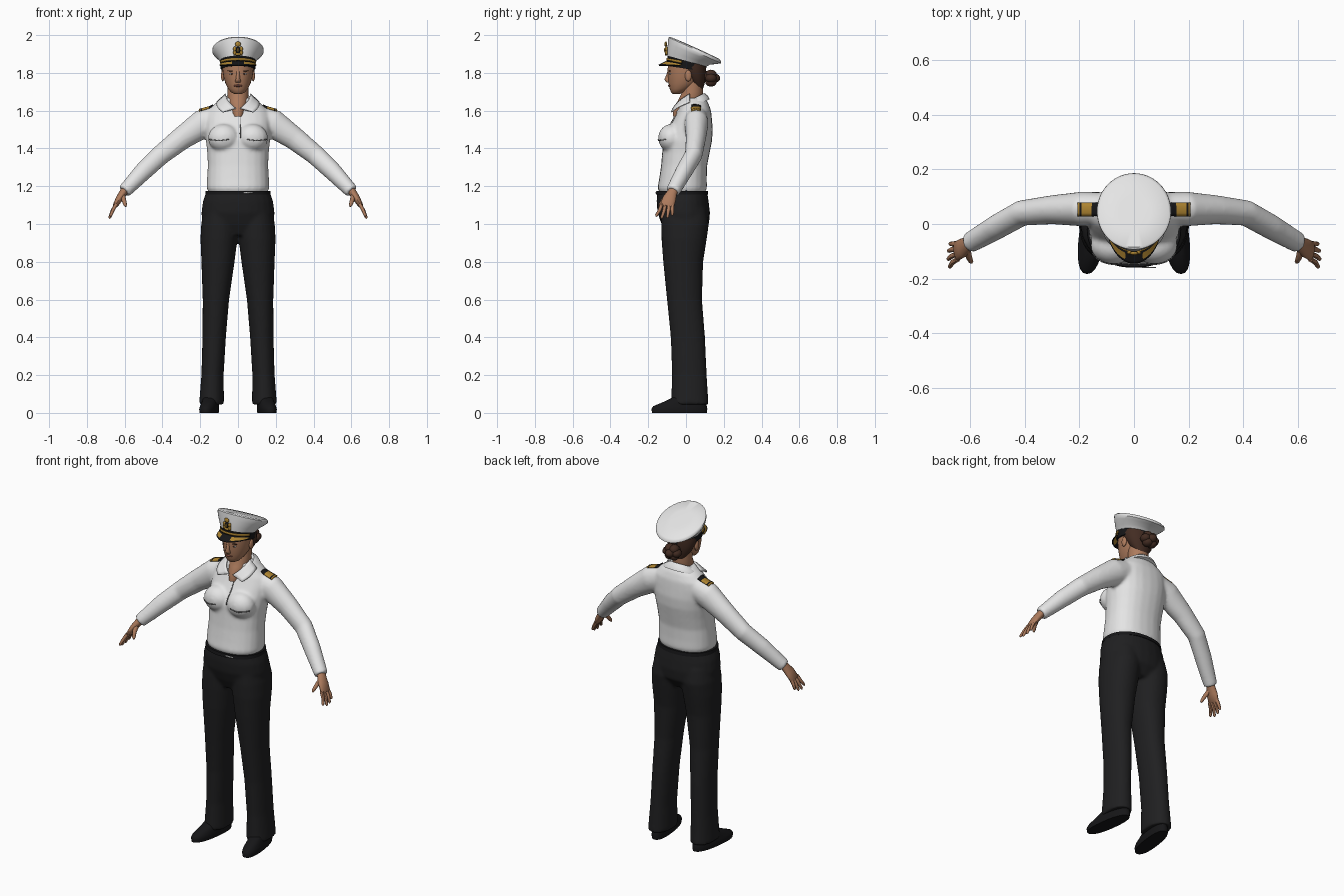
import bpy, bmesh, math
from mathutils import Vector, Matrix

if "Cube" in bpy.data.objects:
    bpy.data.objects.remove(bpy.data.objects["Cube"])


def material(name, *rgb):
    m = bpy.data.materials.new(name)
    m.use_nodes = True
    m.diffuse_color = (*rgb, 1)
    m.node_tree.nodes["Principled BSDF"].inputs["Base Color"].default_value = (*rgb, 1)
    return m


WHITE = material("white cotton", .78, .78, .78)
CLOTH = material("black cloth", .014, .014, .015)
LEATHER = material("black leather", .008, .008, .009)
SKIN = material("skin", .42, .2, .11)
LIPS = material("lips", .3, .1, .07)
HAIR = material("brown hair", .055, .025, .016)
GOLD = material("gold braid", .42, .23, .03)
SEAM = material("grey seam", .2, .2, .2)
SILVER = material("silver", .6, .6, .6)
made = []


def power(c, e):
    return math.copysign(abs(c) ** e, c)


def loft(bm, rings, n=24, e=1.0, flat=True, side=1):
    """Closed skin over elliptic rings (x, y, z, half width, half depth, slope)."""
    pts = [Vector((r[0] * side, r[1], r[2])) for r in rings]
    rows = []
    for i, r in enumerate(rings):
        t = Vector((0, 0, 1))
        if not flat:
            t = (pts[min(i + 1, len(pts) - 1)] - pts[max(i - 1, 0)]).normalized()
        u = (Vector((0, 1, 0)) - t * t.y).normalized()
        v = u.cross(t)
        row = []
        for k in range(n):
            a = math.tau * k / n
            p = pts[i] + v * r[3] * power(math.cos(a), e) + u * r[4] * power(math.sin(a), e)
            if len(r) > 5:
                p.z -= r[5] * p.y
            row.append(bm.verts.new(p))
        rows.append(row)
    for lo, hi in zip(rows, rows[1:]):
        for k in range(n):
            bm.faces.new((lo[k], lo[(k + 1) % n], hi[(k + 1) % n], hi[k]))
    bm.faces.new(rows[0][::-1])
    bm.faces.new(rows[-1])


def ball(bm, loc, size):
    bmesh.ops.create_uvsphere(bm, u_segments=16, v_segments=10, radius=1,
                              matrix=Matrix.LocRotScale(Vector(loc), None, Vector(size)))


def finish(name, bm, *mats, voxel=0):
    bmesh.ops.recalc_face_normals(bm, faces=bm.faces)
    me = bpy.data.meshes.new(name)
    bm.to_mesh(me)
    bm.free()
    ob = bpy.data.objects.new(name, me)
    bpy.context.collection.objects.link(ob)
    for m in mats:
        me.materials.append(m)
    if voxel:
        mod = ob.modifiers.new("blend", 'REMESH')
        mod.mode, mod.voxel_size, mod.use_smooth_shade = 'VOXEL', voxel, True
        mod = ob.modifiers.new("soften", 'SMOOTH')
        mod.factor, mod.iterations = .5, 6
    made.append(ob)
    return ob


def solid(name, mat, rings, **kw):
    bm = bmesh.new()
    loft(bm, rings, **kw)
    return finish(name, bm, mat)


def balls(name, mat, items):
    bm = bmesh.new()
    for loc, size in items:
        ball(bm, loc, size)
    return finish(name, bm, mat)


def sheet(name, mats, f, nu, nv, rule=lambda i, j: 0, thick=.004, wrap=None, axis='y'):
    """Thin plate from f(u, v), optionally projected onto another part."""
    bm = bmesh.new()
    g = [[bm.verts.new(f(i / nu, j / nv)) for j in range(nv + 1)] for i in range(nu + 1)]
    for i in range(nu):
        for j in range(nv):
            bm.faces.new((g[i][j], g[i + 1][j], g[i + 1][j + 1], g[i][j + 1])).material_index = rule(i, j)
    ob = finish(name, bm, *mats)
    if wrap:
        m = ob.modifiers.new("wrap", 'SHRINKWRAP')
        m.target, m.wrap_method, m.wrap_mode, m.offset = wrap, 'PROJECT', 'ABOVE_SURFACE', .003
        setattr(m, "use_project_" + axis, True)
        m.use_positive_direction, m.use_negative_direction = axis == 'y', axis == 'z'
    m = ob.modifiers.new("thickness", 'SOLIDIFY')
    m.thickness, m.offset = thick, 0
    return ob


SIDES = (("left", 1), ("right", -1))

# Shirt: torso, bust and sleeves blended into one skin
bm = bmesh.new()
loft(bm, [(0, -.02, 1.16, .152, .118), (0, -.02, 1.19, .166, .131), (0, -.016, 1.24, .164, .126),
          (0, -.01, 1.31, .16, .122), (0, 0, 1.38, .163, .126), (0, .008, 1.44, .17, .13),
          (0, .022, 1.5, .173, .12), (0, .037, 1.56, .172, .1), (0, .045, 1.6, .16, .088),
          (0, .045, 1.638, .122, .074), (0, .04, 1.668, .08, .06)], e=.88)
for _, s in SIDES:
    ball(bm, (.075 * s, -.078, 1.455), (.085, .07, .075))
    loft(bm, [(.1, .055, 1.56, .07, .06), (.185, .055, 1.532, .076, .064), (.3, .052, 1.452, .061, .053),
              (.41, .04, 1.365, .053, .047), (.5, -.01, 1.28, .049, .045), (.603, -.07, 1.172, .037, .038)],
         flat=False, side=s)
shirt = finish("shirt", bm, WHITE, voxel=.009)

# Trousers: hips and two legs blended
bm = bmesh.new()
loft(bm, [(0, -.01, .94, .12, .09), (0, -.004, 1.0, .19, .126), (0, -.012, 1.06, .194, .139),
          (0, -.018, 1.12, .186, .138), (0, -.021, 1.178, .166, .132)], e=.92)
for _, s in SIDES:
    loft(bm, [(.14, .02, .045, .066, .1), (.135, .018, .2, .059, .092), (.126, .01, .4, .062, .091),
              (.117, -.008, .6, .07, .093), (.106, -.015, .8, .088, .106), (.101, -.01, .92, .098, .12),
              (.097, -.005, 1.0, .098, .126), (.09, -.01, 1.08, .09, .118)], e=.93, side=s)
finish("trousers", bm, CLOTH, voxel=.009)

# Belt and buckle
solid("belt", LEATHER, [(0, -.021, 1.155, .173, .139), (0, -.021, 1.175, .171, .136)], e=.92, n=48)
sheet("buckle", [SILVER], lambda u, v: (.03 + .05 * u, -.159, 1.162 + .008 * v), 2, 1)

for side, s in SIDES:
    # Shoes with toes turned out
    bm = bmesh.new()
    loft(bm, [(.148, -.035, 0, .045, .145), (.148, -.035, .02, .048, .148), (.147, -.032, .035, .045, .142),
              (.145, -.005, .06, .042, .11), (.143, .03, .1, .04, .065)], e=.85, side=s)
    for vert in bm.verts:
        vert.co.x -= .13 * s * vert.co.y
    finish(side + "_shoe", bm, LEATHER)

    # Hands with four fingers and a thumb
    bm = bmesh.new()
    loft(bm, [(.592, -.062, 1.188, .022, .026), (.608, -.074, 1.165, .021, .027), (.628, -.088, 1.135, .019, .036),
              (.648, -.099, 1.1, .014, .037), (.652, -.101, 1.093, .008, .032)], n=16, flat=False, side=s)
    for d, reach in ((-.029, .9), (-.01, 1.05), (.01, 1), (.027, .82)):
        loft(bm, [(.645, -.1 + d, 1.105, .01, .01), (.645 + .02 * reach, -.105 + 1.2 * d, 1.105 - .035 * reach, .0095, .0095),
                  (.645 + .032 * reach, -.113 + 1.5 * d, 1.105 - .066 * reach, .0075, .0075),
                  (.645 + .034 * reach, -.115 + 1.5 * d, 1.105 - .073 * reach, .003, .003)],
             n=8, flat=False, side=s)
    loft(bm, [(.612, -.085, 1.155, .014, .016), (.604, -.12, 1.125, .012, .012),
              (.596, -.137, 1.1, .009, .009), (.594, -.142, 1.092, .004, .004)], n=8, flat=False, side=s)
    finish(side + "_hand", bm, SKIN)

    # Shoulder boards, dark at the neck end
    sheet(side + "_shoulder_board", [GOLD, LEATHER],
          lambda u, v: (s * (.13 + .075 * u), .03 + .046 * v, 1.8), 10, 4,
          lambda i, j: int(i < 3 or i == 8), .008, shirt, 'z')

    # Pocket flap edge: shallow pointed line below the bust
    sheet(side + "_pocket_seam", [SEAM],
          lambda u, v: (s * (.05 + .1 * u), -.3, 1.445 - .006 * (1 - abs(2 * u - 1)) + .005 * v), 12, 1,
          thick=.003, wrap=shirt)

    # Collar wings
    a, b = Vector((.066 * s, .02, 1.688)), Vector((.012 * s, -.068, 1.612))
    c, d = Vector((.112 * s, .02, 1.645)), Vector((.08 * s, -.078, 1.592))
    sheet(side + "_collar_wing", [WHITE],
          lambda u, v: a.lerp(b, u).lerp(c.lerp(d, u), v) + Vector((.012 * s, -.012, 0)) * math.sin(math.pi * u),
          6, 4, thick=.007)

# Placket seam, neck and collar stand
sheet("placket_seam", [SEAM], lambda u, v: (.012 + .004 * u, -.3, 1.455 + .125 * v), 1, 10, thick=.003, wrap=shirt)
solid("neck", SKIN, [(0, -.002, 1.57, .032, .068), (0, .003, 1.61, .046, .07), (0, .02, 1.65, .056, .064),
                     (0, .035, 1.7, .056, .055), (0, .035, 1.76, .058, .055)])
solid("collar_stand", WHITE, [(0, .035, 1.61, .112, .09, -.4), (0, .035, 1.625, .104, .082, -.45),
                              (0, .035, 1.645, .069, .062, -.5), (0, .035, 1.635, .06, .056, -.5)])

# Head with nose and ears
bm = bmesh.new()
loft(bm, [(0, -.052, 1.688, .018, .018), (0, -.045, 1.697, .036, .034), (0, -.03, 1.715, .052, .056),
          (0, -.012, 1.745, .067, .081), (0, -.002, 1.78, .077, .094), (0, 0, 1.82, .083, .097),
          (0, .003, 1.87, .084, .097)])
loft(bm, [(0, -.09, 1.748, .012, .01), (0, -.095, 1.757, .016, .015), (0, -.098, 1.767, .012, .016),
          (0, -.093, 1.79, .009, .011), (0, -.09, 1.815, .009, .006)], n=12)
for _, s in SIDES:
    ball(bm, (.08 * s, .012, 1.785), (.01, .018, .03))
finish("head", bm, SKIN)
balls("lips", LIPS, [((0, -.087, 1.732), (.024, .009, .006))])
balls("eyes", SILVER, [((.033 * s, -.0835, 1.795), (.013, .005, .005)) for _, s in SIDES])
balls("irises", HAIR, [((.033 * s, -.087, 1.795), (.005, .003, .005)) for _, s in SIDES])
balls("eyebrows", HAIR, [((.035 * s, -.086, 1.811), (.02, .006, .003)) for _, s in SIDES])

# Hair swept back to a coiled bun
solid("hair", HAIR, [(0, .068, 1.715, .035, .022), (0, .058, 1.755, .066, .044), (0, .044, 1.795, .083, .062),
                     (0, .03, 1.83, .09, .077), (0, .02, 1.87, .088, .085)])
coil = [((.03 * math.cos(k), .132, 1.772 + .024 * math.sin(k)), (.027, .03, .024))
        for k in (math.tau * i / 6 for i in range(6))]
balls("hair_bun", HAIR, coil + [((0, .145, 1.772), (.028, .036, .026)), ((0, .105, 1.78), (.035, .03, .03))])

# Peaked cap: band, tilted crown, cord, peak and badge
solid("cap_band", LEATHER, [(0, .005, 1.822, .092, .101, .15), (0, .005, 1.868, .095, .103, .28)], n=40)
solid("cap_crown", WHITE, [(0, .005, 1.864, .096, .104, .28), (0, .014, 1.886, .108, .113, .33),
                           (0, .034, 1.916, .128, .13, .42), (0, .046, 1.935, .136, .14, .45),
                           (0, .046, 1.946, .135, .139, .45), (0, .046, 1.953, .127, .131, .45),
                           (0, .046, 1.956, .06, .06, .45)], n=48)


def front_arc(u, out, z):
    a = math.radians(150 * (u - .5))
    return ((.096 + .2 * out) * math.sin(a) if out < .01 else (.095 + .08 * out) * math.sin(a),
            .005 - (.104 + out) * math.cos(a), z + .02 * math.cos(a))


sheet("cap_cord", [GOLD], lambda u, v: front_arc(u, .002, 1.847 + .012 * v), 24, 1, thick=.005)
sheet("cap_peak", [LEATHER, GOLD],
      lambda u, v: front_arc(u, .044 * v + .001, 1.842 - .022 * v * (.4 + .6 * math.sin(math.pi * u))), 24, 5,
      lambda i, j: int(j in (1, 2, 3) and abs(i - 11.5) > 3), .006)
balls("badge_wreath", GOLD, [((.017 * s, -.104, z), (.009, .007, .014)) for _, s in SIDES for z in (1.908, 1.926)]
      + [((0, -.105, 1.899), (.016, .007, .008)), ((0, -.107, 1.952), (.015, .007, .014))])
balls("badge_centre", LEATHER, [((0, -.105, 1.921), (.014, .008, .018))])
balls("badge_emblem", GOLD, [((0, -.112, 1.921), (.005, .004, .012))])

# Smooth shading with crisp edges
bpy.ops.object.select_all(action='DESELECT')
for ob in made:
    ob.select_set(True)
bpy.context.view_layer.objects.active = made[0]
bpy.ops.object.shade_smooth_by_angle(angle=math.radians(45))
